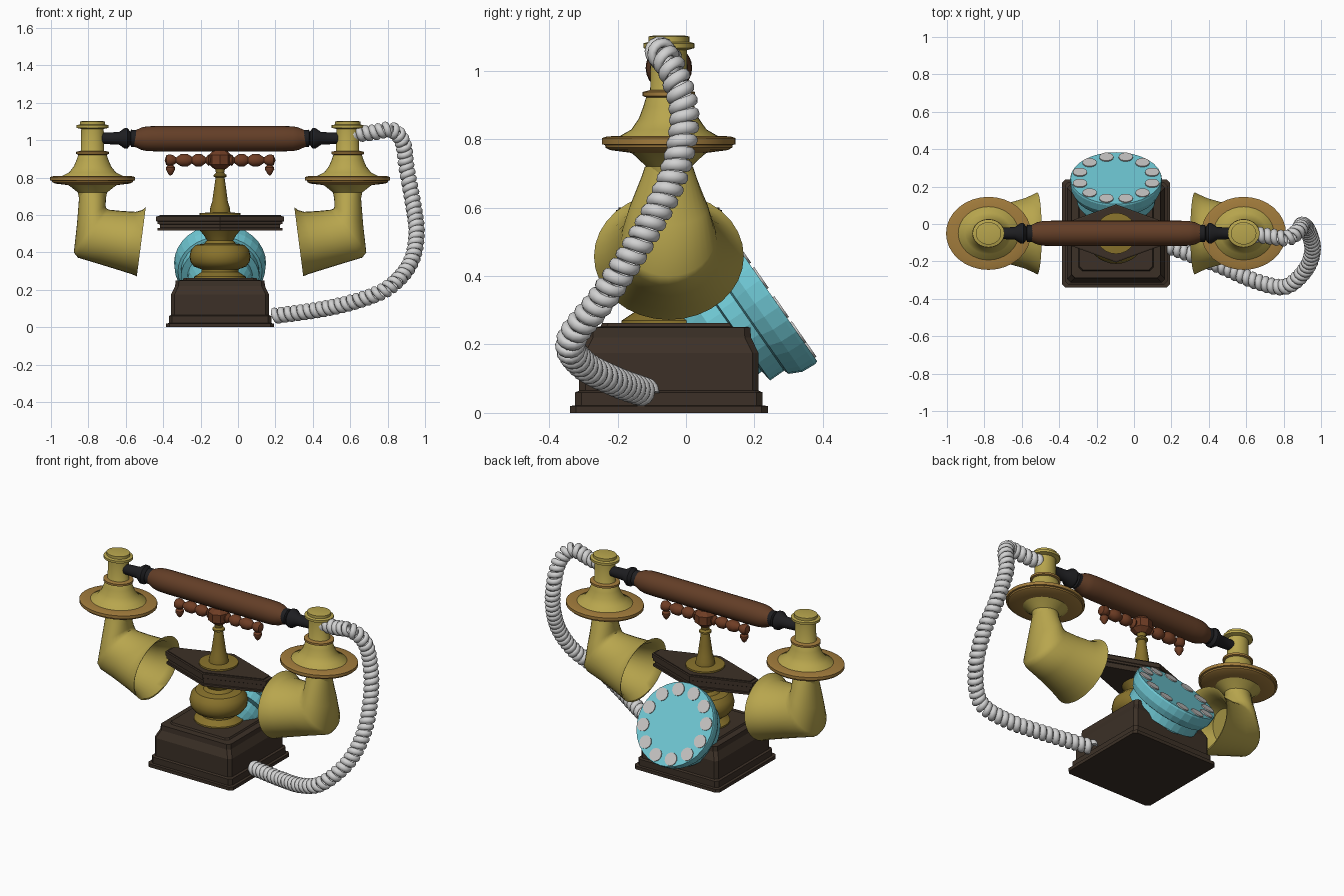
import bpy, bmesh, math
from mathutils import Vector, Matrix

if "Cube" in bpy.data.objects:
    bpy.data.objects.remove(bpy.data.objects["Cube"])

CX, CY = -0.096, -0.05


def mat(name, r, g, b):
    m = bpy.data.materials.new(name)
    m.diffuse_color = (r, g, b, 1)
    m.use_nodes = True
    m.node_tree.nodes["Principled BSDF"].inputs["Base Color"].default_value = m.diffuse_color
    return m


GOLD = mat("pale gold", 0.48, 0.38, 0.075)
BRASS = mat("dark brass", 0.25, 0.17, 0.025)
BRONZE = mat("bronze", 0.36, 0.20, 0.045)
WOOD = mat("brown wood", 0.125, 0.048, 0.02)
RED = mat("reddish wood", 0.16, 0.047, 0.018)
DARK = mat("dark wood", 0.045, 0.03, 0.02)
BLACK = mat("black", 0.013, 0.013, 0.015)
CYAN = mat("cyan", 0.16, 0.58, 0.66)
CORD = mat("cord grey", 0.64, 0.64, 0.64)
GREY = mat("button grey", 0.56, 0.55, 0.54)


def skin(name, rings, material, angle=35):
    """Loft equal-length rings of points into a capped solid."""
    bm = bmesh.new()
    rows = [[bm.verts.new(p) for p in r] for r in rings]
    n = len(rows[0])
    for a, b in zip(rows, rows[1:]):
        for i in range(n):
            j = (i + 1) % n
            bm.faces.new((a[i], a[j], b[j], b[i]))
    bm.faces.new(rows[0][::-1])
    bm.faces.new(rows[-1])
    bmesh.ops.recalc_face_normals(bm, faces=bm.faces)
    me = bpy.data.meshes.new(name)
    bm.to_mesh(me)
    bm.free()
    me.materials.append(material)
    ob = bpy.data.objects.new(name, me)
    bpy.context.collection.objects.link(ob)
    if angle:
        bpy.ops.object.select_all(action='DESELECT')
        ob.select_set(True)
        bpy.context.view_layer.objects.active = ob
        bpy.ops.object.shade_smooth_by_angle(angle=math.radians(angle))
    return ob


def lathe(name, profile, material, m, n=32, sy=1.0, angle=35):
    """Turn (radius, height) pairs around the local z of matrix m."""
    rings = []
    for r, z in profile:
        r = max(r, 0.001)
        rings.append([m @ Vector((r * math.cos(t), sy * r * math.sin(t), z))
                      for t in (2 * math.pi * i / n for i in range(n))])
    return skin(name, rings, material, angle)


def at(x, y, z=0):
    return Matrix.Translation((x, y, z))


# stepped square base with chamfered corners
def square(h, z, c=0.018):
    pts = [(h, h - c), (h - c, h), (c - h, h), (-h, h - c),
           (-h, c - h), (c - h, -h), (h - c, -h), (h, c - h)]
    return [(CX + x, CY + y, z) for x, y in pts]


skin("base", [square(h, z) for h, z in (
    (.289, 0), (.289, .02), (.274, .022), (.274, .06), (.262, .065), (.262, .175),
    (.24, .22), (.238, .25), (.20, .252), (.195, .262))], DARK, 0)

# turned brass body under the plate
AXIS = at(CX, CY)
lathe("body", [(.14, .255), (.138, .27), (.10, .295), (.10, .31), (.14, .325), (.158, .35),
               (.163, .38), (.155, .415), (.13, .44), (.085, .447), (.07, .465),
               (.085, .49), (.11, .52)], BRASS, AXIS)


# lozenge plate in three layers
def lozenge(k, z):
    a, b, e = .342 * k, .155 * k, .03 * k
    return [(CX + x, CY + y, z) for x, y in
            ((a, -e), (a, e), (0, b), (-a, e), (-a, -e), (0, -b))]


skin("plate", [lozenge(k, z) for k, z in (
    (.98, .517), (.98, .53), (.94, .532), (.94, .55), (.98, .552), (.98, .565),
    (1, .567), (1, .592), (.95, .595), (.95, .60))], DARK, 0)

# brass post
lathe("post", [(.11, .595), (.11, .61), (.055, .614), (.052, .64), (.042, .67), (.034, .73),
               (.024, .80), (.034, .805), (.034, .815), (.022, .825), (.028, .855)],
      BRASS, AXIS, 24)

# cradle hub, arms and hanging finials
lathe("cradle_hub", [(.03, .845), (.06, .87), (.06, .92), (.035, .945)], RED, AXIS, 8, 1, 0)
for s in (-1, 1):
    side = "left" if s < 0 else "right"
    along = at(CX, CY, .893) @ Matrix.Rotation(s * math.pi / 2, 4, 'Y')
    lathe("cradle_arm_" + side, [
        (.015, .04), (.03, .063), (.015, .076), (.033, .10), (.033, .13), (.018, .15),
        (.034, .175), (.032, .21), (.015, .235), (.028, .253), (.032, .27), (.026, .287),
        (0, .296)], RED, along, 16, 1, 50)
    lathe("cradle_finial_" + side, [(0, .81), (.012, .82), (.025, .845), (.024, .855),
                                    (.015, .865), (.015, .89)],
          RED, at(CX + s * .265, CY), 14)

    # black collars at the handle ends
    along = at(CX, CY, 1.01) @ Matrix.Rotation(s * math.pi / 2, 4, 'Y')
    lathe("collar_" + side, [(.045, .44), (.046, .475), (.036, .48), (.055, .495), (.055, .51),
                             (.034, .54), (.03, .62), (.03, .66)], BLACK, along, 20)

    # ear and mouth pieces
    piece = at(CX + s * .682, CY)
    lathe("cap_" + side, [
        (.14, .767), (.115, .75), (.078, .72), (.072, .69)], GOLD, piece, 32, .85)
    lathe("stem_" + side, [
        (.17, .80), (.165, .808), (.125, .828), (.10, .86), (.085, .895), (.075, .925),
        (.062, .945), (.06, 1.06), (.085, 1.066), (.085, 1.08), (.068, 1.084),
        (.068, 1.10), (.05, 1.103)], GOLD, piece, 32, .88)
    lathe("ring_" + side, [(.07, .92), (.087, .926), (.087, .938), (.06, .944)],
          BRONZE, piece, 32, .88)
    lathe("disc_" + side, [(.13, .76), (.20, .768), (.215, .775), (.217, .783), (.227, .785),
                           (.227, .803), (.21, .808), (.15, .81)], BRONZE, piece, 32, .86)

    # elbow horn: outer edge point, inner edge point, half depth
    rings = []
    for u1, z1, u2, z2, hy in (
            (.752, .72, .61, .72, .07), (.754, .69, .61, .69, .08),
            (.765, .55, .612, .648, .115), (.782, .40, .607, .634, .137),
            (.76, .372, .59, .628, .142), (.66, .342, .53, .622, .157),
            (.53, .302, .45, .617, .187), (.47, .283, .415, .627, .208),
            (.445, .272, .397, .643, .219), (.445, .28, .402, .634, .212),
            (.48, .305, .43, .605, .185), (.56, .335, .49, .595, .15),
            (.66, .39, .56, .58, .11)):
        c = Vector((CX + s * (u1 + u2) / 2, CY, (z1 + z2) / 2))
        h = Vector((s * (u2 - u1) / 2, 0, (z2 - z1) / 2))
        rings.append([c + h * math.cos(t) + Vector((0, hy * math.sin(t), 0))
                      for t in (2 * math.pi * i / 32 for i in range(32))])
    skin("horn_" + side, rings, GOLD, 50)

# wooden handle
lathe("handle", [(.042, -.467), (.046, -.45), (.06, -.42), (.066, -.39), (.068, -.33),
                 (.068, .33), (.066, .39), (.06, .42), (.046, .45), (.042, .467)],
      WOOD, at(CX, CY, 1.008) @ Matrix.Rotation(math.pi / 2, 4, 'Y'), 24)

# tilted dial on the back, with twelve buttons
tilt = at(CX, .245, .35) @ Matrix.Rotation(-math.atan2(.82, .57), 4, 'X')
lathe("dial", [(.14, -.26), (.175, -.20), (.175, -.15), (.21, -.145), (.21, -.095), (.225, -.09),
               (.243, -.053), (.246, -.01), (.243, 0)], CYAN, tilt, 32, 1, 0)
for i in range(12):
    a = math.radians(15 + 30 * i)
    lathe("dial_button", [(.038, -.002), (.038, .006)], GREY,
          tilt @ at(.2 * math.cos(a), .2 * math.sin(a)), 14)

# coiled cord: smooth path, then a tube wound around it
PATH = [Vector(p) for p in (
    (.60, -.05, 1.03), (.715, -.065, 1.04), (.82, -.075, 1.055), (.88, -.035, .99),
    (.90, -.005, .86), (.932, -.04, .685), (.955, -.135, .50), (.92, -.24, .34),
    (.81, -.335, .215), (.65, -.305, .145), (.44, -.215, .095), (.19, -.12, .06))]


def spline(t):
    i = min(int(t), len(PATH) - 2)
    f = t - i
    p1, p2 = PATH[i], PATH[i + 1]
    p0 = PATH[i - 1] if i else 2 * p1 - p2
    p3 = PATH[i + 2] if i + 2 < len(PATH) else 2 * p2 - p1
    return .5 * (2 * p1 + (p2 - p0) * f + (2 * p0 - 5 * p1 + 4 * p2 - p3) * f * f
                 + (3 * p1 - p0 - 3 * p2 + p3) * f ** 3)


TURNS, STEPS = 52, 14
fine = [spline(k * (len(PATH) - 1) / 600) for k in range(601)]
dist = [0]
for a, b in zip(fine, fine[1:]):
    dist.append(dist[-1] + (b - a).length)
helix, k, side_v = [], 0, Vector((0, 1, 0))
for i in range(TURNS * STEPS + 1):
    d = dist[-1] * i / (TURNS * STEPS)
    while k < 599 and dist[k + 1] < d:
        k += 1
    tan = (fine[k + 1] - fine[k]).normalized()
    side_v = (side_v - tan * side_v.dot(tan)).normalized()  # carried frame
    up = tan.cross(side_v)
    a = 2 * math.pi * i / STEPS
    out = side_v * math.cos(a) + up * math.sin(a)
    c = fine[k].lerp(fine[k + 1], (d - dist[k]) / (dist[k + 1] - dist[k])) + out * .032
    helix.append([c + out * .013 * math.cos(q) + tan * .018 * math.sin(q)
                  for q in (2 * math.pi * j / 8 for j in range(8))])
skin("coiled_cord", helix, CORD, 60)
